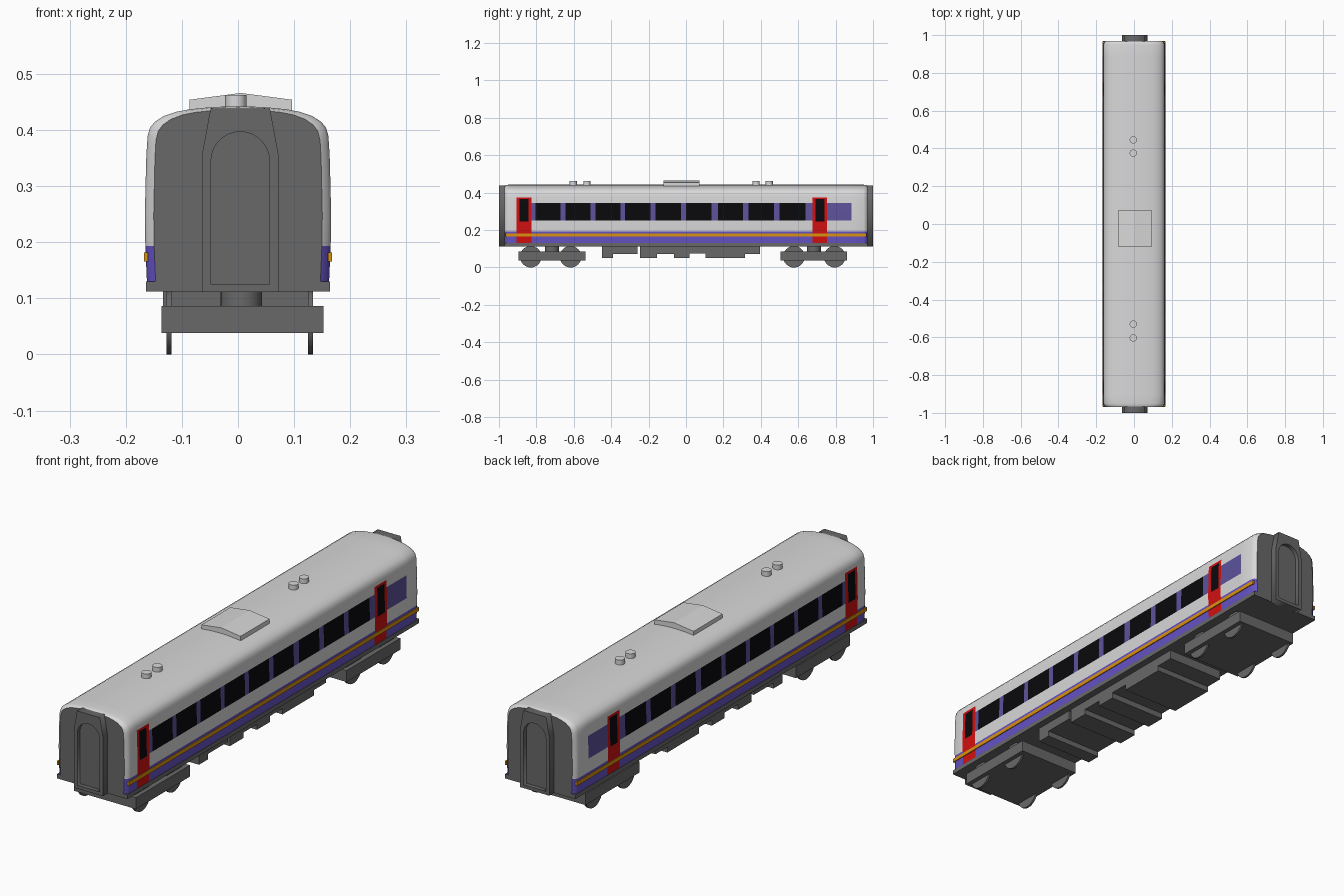
import bpy, bmesh, math

if "Cube" in bpy.data.objects:
    bpy.data.objects.remove(bpy.data.objects["Cube"])

def mat(name, r, g, b):
    m = bpy.data.materials.new(name)
    m.diffuse_color = (r, g, b, 1)
    m.use_nodes = True
    m.node_tree.nodes["Principled BSDF"].inputs["Base Color"].default_value = m.diffuse_color
    return m

WHITE = mat("off_white", 0.70, 0.69, 0.70)
GREY = mat("dark_grey", 0.14, 0.14, 0.14)
BLACK = mat("glass_black", 0.003, 0.003, 0.004)
RED = mat("door_red", 0.65, 0.005, 0.005)
VIOLET = mat("stripe_violet", 0.13, 0.085, 0.55)
PURPLE = mat("panel_purple", 0.11, 0.085, 0.33)
GOLD = mat("stripe_gold", 0.70, 0.29, 0.005)

def finish(name, bm, mats):
    bmesh.ops.recalc_face_normals(bm, faces=bm.faces)
    me = bpy.data.meshes.new(name)
    bm.to_mesh(me)
    bm.free()
    for m in mats:
        me.materials.append(m)
    ob = bpy.data.objects.new(name, me)
    bpy.context.collection.objects.link(ob)
    return ob

def smooth(ob, deg=35):
    bpy.ops.object.select_all(action='DESELECT')
    ob.select_set(True)
    bpy.context.view_layer.objects.active = ob
    bpy.ops.object.shade_smooth_by_angle(angle=math.radians(deg))

def box(name, x0, x1, y0, y1, z0, z1, m):
    bm = bmesh.new()
    bmesh.ops.create_cube(bm, size=1)
    for v in bm.verts:
        v.co = ((x0 + x1) / 2 + v.co.x * (x1 - x0),
                (y0 + y1) / 2 + v.co.y * (y1 - y0),
                (z0 + z1) / 2 + v.co.z * (z1 - z0))
    return finish(name, bm, [m])

def cyl(name, loc, r, depth, m, axis='z', seg=32):
    bm = bmesh.new()
    bmesh.ops.create_cone(bm, cap_ends=True, segments=seg, radius1=r, radius2=r, depth=depth)
    ob = finish(name, bm, [m])
    ob.location = loc
    if axis == 'x':
        ob.rotation_euler = (0, math.pi / 2, 0)
    smooth(ob)
    return ob

# Side layout along y
windows = [(-.805, -.67), (-.645, -.51), (-.485, -.35), (-.325, -.19), (-.163, -.028),
           (0, .135), (.17, .305), (.335, .47), (.5, .64)]
doors = [(-.905, -.825), (.675, .755)]
door_glass = [(-.89, -.843), (.692, .74)]
bands = [(-.825, .675), (.755, .885)]

def inside(v, spans):
    return any(a < v < b for a, b in spans)

def side_material(y, z):
    if z > .375:
        return 0
    if inside(y, doors):
        return 2 if inside(y, door_glass) and .245 < z < .365 else 3
    if z < .193:
        return 4
    if .25 < z < .345:
        if inside(y, windows):
            return 2
        if inside(y, bands):
            return 5
    return 0

# Body shell: half profile mirrored, lofted along y with chamfered ends
levels = [.125, .193, .245, .25, .345, .365, .375]
half = [(.166 - .25 * (z - .25) ** 2, z) for z in levels]
half += [(.161, .39), (.157, .404), (.148, .415), (.132, .425), (.11, .4325),
         (.086, .437), (.045, .441)]
profile = half + [(0, .4425)] + [(-x, z) for x, z in reversed(half)]
ys = sorted({v for s in windows + doors + door_glass + bands for v in s} | {-.95, .95})
stations = [(-.97, .905), (-.962, .97)] + [(y, 1) for y in ys] + [(.962, .97), (.97, .905)]
bm = bmesh.new()
rings = [[bm.verts.new((x * s, y, z - (.06 * (1 - s) if z > .38 else 0))) for x, z in profile]
         for y, s in stations]
for a, b in zip(rings, rings[1:]):
    for j in range(len(profile) - 1):
        f = bm.faces.new((a[j], a[j + 1], b[j + 1], b[j]))
        c = f.calc_center_median()
        f.material_index = side_material(c.y, c.z)
for r in (rings[0], rings[-1]):
    bm.faces.new(r).material_index = 1
smooth(finish("body_shell", bm, [WHITE, GREY, BLACK, RED, VIOLET, PURPLE]))

# Floor and gold side stripes
box("floor_plate", -.164, .164, -.97, .97, .112, .13, GREY)
for s in (-1, 1):
    x = sorted((s * .160, s * .1675))
    box("gold_stripe", x[0], x[1], -.965, .965, .166, .182, GOLD)

# Gangway frames with an arched opening at both ends
outer = [(-.068, .111), (.068, .111), (.068, .357), (.053, .438), (-.053, .438), (-.068, .357)]
arch = [(-.052, .125), (.052, .125)]
arch += [(.052 * math.cos(t), .345 + .052 * math.sin(t))
         for t in [math.pi * i / 14 for i in range(15)]]
for s in (-1, 1):
    cu = bpy.data.curves.new("gangway", 'CURVE')
    cu.dimensions = '2D'
    cu.fill_mode = 'BOTH'
    cu.extrude = .0175
    for pts in (outer, arch):
        sp = cu.splines.new('POLY')
        sp.points.add(len(pts) - 1)
        for p, (x, z) in zip(sp.points, pts):
            p.co = (x, z, 0, 1)
        sp.use_cyclic_u = True
    ob = bpy.data.objects.new("gangway_frame", cu)
    bpy.context.collection.objects.link(ob)
    cu.materials.append(GREY)
    ob.rotation_euler = (math.pi / 2, 0, 0)
    ob.location = (.004, s * .9825, 0)
    bpy.ops.object.select_all(action='DESELECT')
    ob.select_set(True)
    bpy.context.view_layer.objects.active = ob
    bpy.ops.object.convert(target='MESH')
    box("gangway_door", -.05, .058, *sorted((s * .965, s * .982)), .12, .4, GREY)

# Roof hatch with a shallow ridge
bm = bmesh.new()
hatch = [(-.086, .43), (.096, .43), (.096, .454), (.005, .466), (-.086, .454)]
f = bm.faces.new([bm.verts.new((x, -.12, z)) for x, z in hatch])
ext = bmesh.ops.extrude_face_region(bm, geom=[f])
for v in ext['geom']:
    if isinstance(v, bmesh.types.BMVert):
        v.co.y = .072
finish("roof_hatch", bm, [WHITE])

# Roof vents
for y in (-.603, -.53, .375, .445):
    cyl("roof_vent", (-.004, y, .449), .019, .026, WHITE)

# Bogies: frame, pivot and four wheels each
for y0, y1, axles in ((-.895, -.537, (-.83, -.617)), (.505, .862, (.577, .795))):
    box("bogie_frame", -.136, .152, y0, y1, .038, .086, GREY)
    cyl("bogie_pivot", (.006, (y0 + y1) / 2, .098), .037, .03, GREY)
    for y in axles:
        for x in (-.123, .129):
            cyl("wheel", (x, y, .0575), .0575, .009, GREY, 'x')

# Underfloor equipment boxes
for y0, y1, z in ((-.45, -.39, .05), (-.39, -.26, .073), (-.245, -.155, .05),
                  (-.155, -.065, .073), (-.065, .02, .05), (.02, .105, .075),
                  (.105, .315, .05), (.315, .395, .073)):
    box("underfloor_box", -.134, .134, y0, y1, z, .115, GREY)
